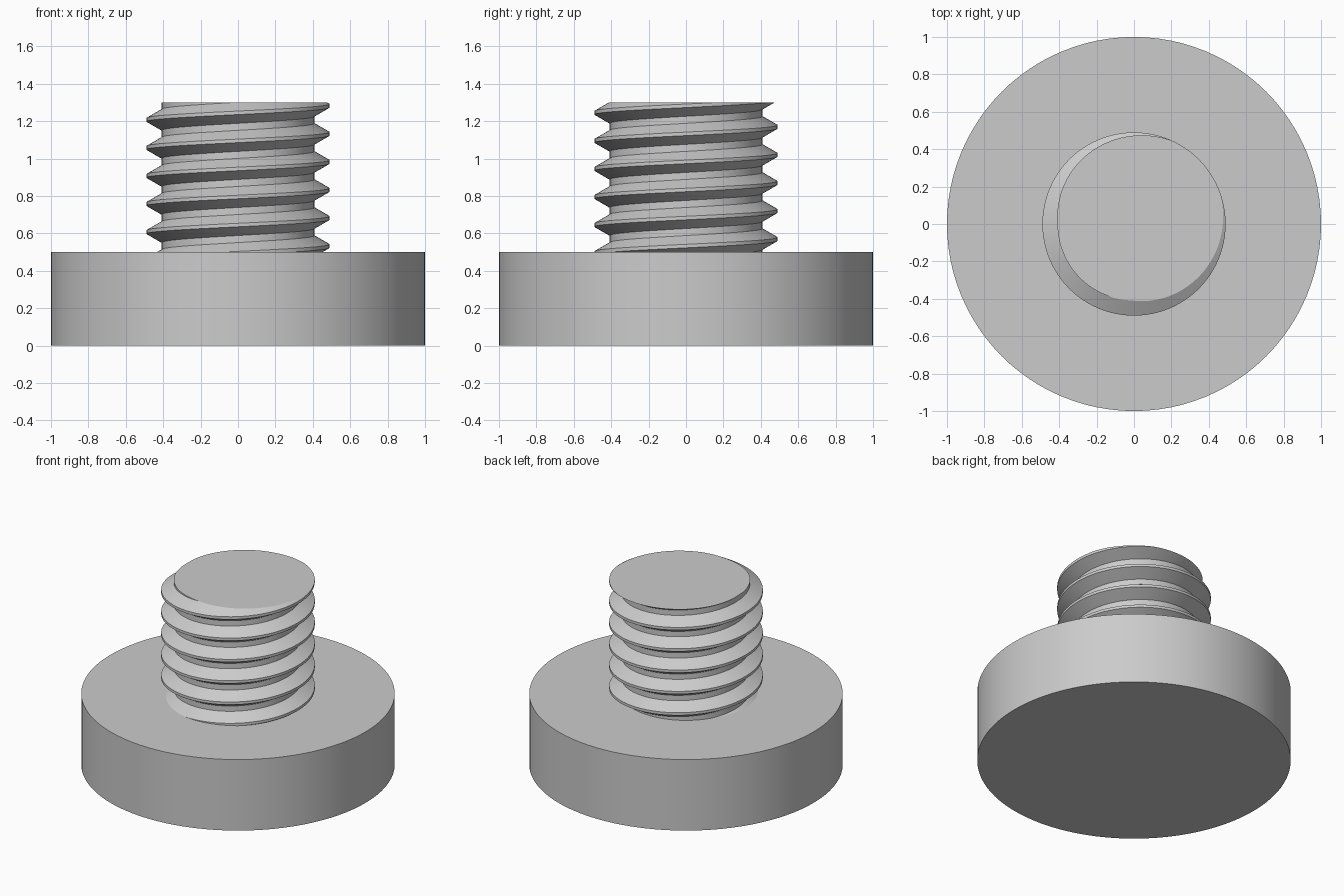
import bpy, bmesh, math
from mathutils import Vector

cube = bpy.data.objects.get("Cube")
if cube:
    bpy.data.objects.remove(cube, do_unlink=True)

# Material
steel = bpy.data.materials.new("grey steel")
steel.use_nodes = True
GREY = (0.6, 0.6, 0.6, 1)
steel.diffuse_color = GREY
steel.node_tree.nodes["Principled BSDF"].inputs["Base Color"].default_value = GREY


def finish(bm, name):
    bmesh.ops.recalc_face_normals(bm, faces=bm.faces)
    mesh = bpy.data.meshes.new(name)
    bm.to_mesh(mesh)
    bm.free()
    mesh.materials.append(steel)
    obj = bpy.data.objects.new(name, mesh)
    bpy.context.collection.objects.link(obj)
    bpy.ops.object.select_all(action="DESELECT")
    obj.select_set(True)
    bpy.context.view_layer.objects.active = obj
    bpy.ops.object.shade_smooth_by_angle(angle=math.radians(25))
    return obj


# Round head
HEAD_TOP, TOP = 0.5, 1.3
bm = bmesh.new()
bmesh.ops.create_cone(bm, cap_ends=True, segments=96, radius1=1, radius2=1, depth=HEAD_TOP)
bmesh.ops.translate(bm, verts=bm.verts, vec=(0, 0, HEAD_TOP / 2))
finish(bm, "round_head")

# Threaded shank: one tooth profile, repeated upwards and swept along a right-hand helix
PITCH, MAJOR, MINOR, STEPS = 0.15, 0.49, 0.409, 96
CREST, ROOT = PITCH / 16, PITCH * 3 / 8     # half crest width, half distance between root edges
CREST_Z = 1.132                             # height of a crest on the +x side
tooth = [(MINOR, -ROOT), (MAJOR, -CREST), (MAJOR, CREST), (MINOR, ROOT)]
profile = [(r, CREST_Z + PITCH * turn + z) for turn in range(-6, 3) for r, z in tooth]

bm = bmesh.new()
columns = []
for i in range(STEPS + 1):
    a = math.tau * i / STEPS
    columns.append([bm.verts.new((r * math.cos(a), r * math.sin(a), z + PITCH * i / STEPS))
                    for r, z in profile])
for left, right in zip(columns, columns[1:]):
    for j in range(len(profile) - 1):
        bm.faces.new((left[j], right[j], right[j + 1], left[j + 1]))
bmesh.ops.remove_doubles(bm, verts=bm.verts, dist=1e-5)

# Cut both ends flat and cap them; the lower end sinks slightly into the head
for height, direction in ((TOP, 1), (HEAD_TOP - 0.02, -1)):
    cut = bmesh.ops.bisect_plane(bm, geom=bm.verts[:] + bm.edges[:] + bm.faces[:], dist=1e-6,
                                 plane_co=Vector((0, 0, height)),
                                 plane_no=Vector((0, 0, direction)), clear_outer=True)
    rim = [e for e in cut["geom_cut"] if isinstance(e, bmesh.types.BMEdge)]
    bmesh.ops.contextual_create(bm, geom=rim)
finish(bm, "threaded_shank")
